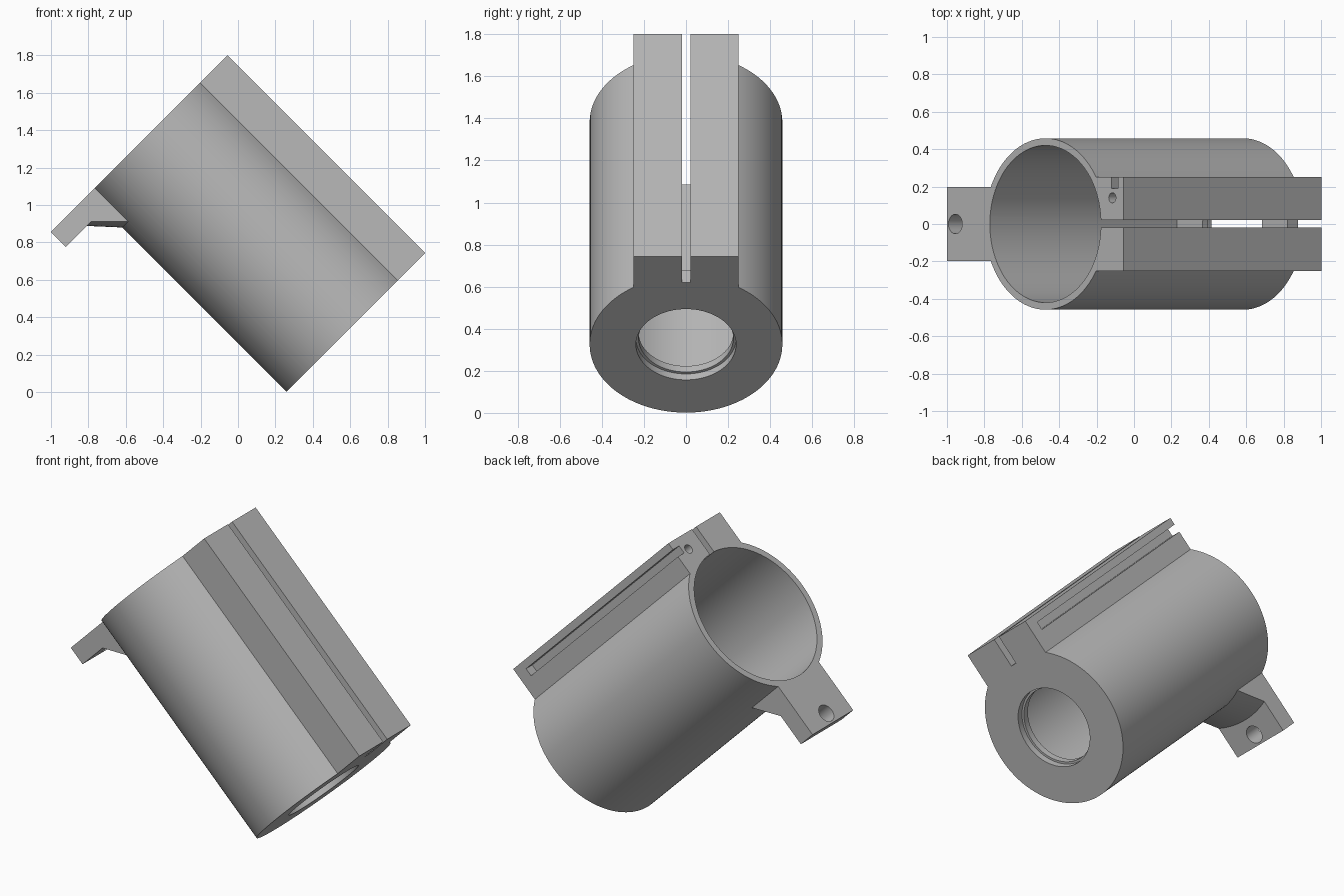
import bpy
import math

if "Cube" in bpy.data.objects:
    bpy.data.objects.remove(bpy.data.objects["Cube"], do_unlink=True)

# Measures: the tube stands on its own axis, then the whole part is tilted
AXIS = 0.642                     # offset of the tube axis from the origin
BOTTOM, TOP = -0.182, 1.312
FLOOR = BOTTOM + 0.08            # inner face of the end wall
R_OUT, R_IN = 0.458, 0.42

grey = bpy.data.materials.new("plain grey")
grey.use_nodes = True
COLOUR = (0.48, 0.48, 0.48, 1)
grey.diffuse_color = COLOUR
grey.node_tree.nodes["Principled BSDF"].inputs["Base Color"].default_value = COLOUR


def finish(name):
    ob = bpy.context.object
    ob.name = name
    ob.data.materials.append(grey)
    return ob


def box(name, x, y, z):
    """Box from (low, high) pairs."""
    bpy.ops.mesh.primitive_cube_add(size=1)
    ob = finish(name)
    for v in ob.data.vertices:
        v.co = [(lo + hi) / 2 + c * (hi - lo) for c, (lo, hi) in zip(v.co, (x, y, z))]
    return ob


def rod(name, r1, r2, z, x=AXIS, y=0, sides=128):
    """Cylinder or cone along the axis."""
    bpy.ops.mesh.primitive_cone_add(vertices=sides, radius1=r1, radius2=r2,
                                    depth=z[1] - z[0])
    ob = finish(name)
    for v in ob.data.vertices:
        v.co.x += x
        v.co.y += y
        v.co.z += (z[0] + z[1]) / 2
    return ob


def combine(target, tool, operation):
    mod = target.modifiers.new(operation.lower(), "BOOLEAN")
    mod.operation, mod.object, mod.solver = operation, tool, "EXACT"
    bpy.context.view_layer.objects.active = target
    bpy.ops.object.modifier_apply(modifier=mod.name)
    bpy.data.objects.remove(tool, do_unlink=True)


# Tube and the rail along its upper side
housing = rod("clamp_housing", R_OUT, R_OUT, (BOTTOM, TOP))
rail = box("rail", (AXIS, 1.234), (-0.25, 0.25), (BOTTOM, TOP))

# Mounting lug with a conical gusset beneath it
lug = box("lug", (-0.1025, AXIS - 0.2), (-0.1975, 0.1975), (0.95, TOP))
relief = box("lug_relief", (-0.5, 0.9), (-0.8, 0.8), (0.8, 1.1985))
combine(relief, rod("gusset_cone", 0.44, 0.605, (1.04, 1.22)), "DIFFERENCE")
combine(lug, relief, "DIFFERENCE")

for part in (rail, lug):
    combine(housing, part, "UNION")

# Bore, stepped end hole, clamping slit, side groove and small holes
cutters = [
    rod("bore", R_IN, R_IN, (FLOOR, TOP + 0.1)),
    rod("end_hole", 0.225, 0.225, (BOTTOM - 0.1, FLOOR + 0.1)),
    rod("end_hole_step", 0.238, 0.238, (BOTTOM - 0.1, BOTTOM + 0.04)),
    box("slit", (1.058, 1.4), (-0.019, 0.021), (BOTTOM - 0.1, TOP + 0.1)),
    box("side_groove", (1.142, 1.19), (0.19, 0.4), (FLOOR, TOP + 0.1)),
    rod("rail_hole", 0.027, 0.027, (TOP - 0.25, TOP + 0.1), 1.148, 0.14, 32),
    rod("lug_hole", 0.052, 0.052, (1.1, TOP + 0.1), -0.039, 0, 48),
]
for cutter in cutters:
    combine(housing, cutter, "DIFFERENCE")

# Shade, then tilt the finished part
bpy.ops.object.select_all(action="DESELECT")
housing.select_set(True)
bpy.context.view_layer.objects.active = housing
bpy.ops.object.shade_smooth_by_angle(angle=math.radians(25))
housing.rotation_euler = (0, math.radians(-45), 0)
